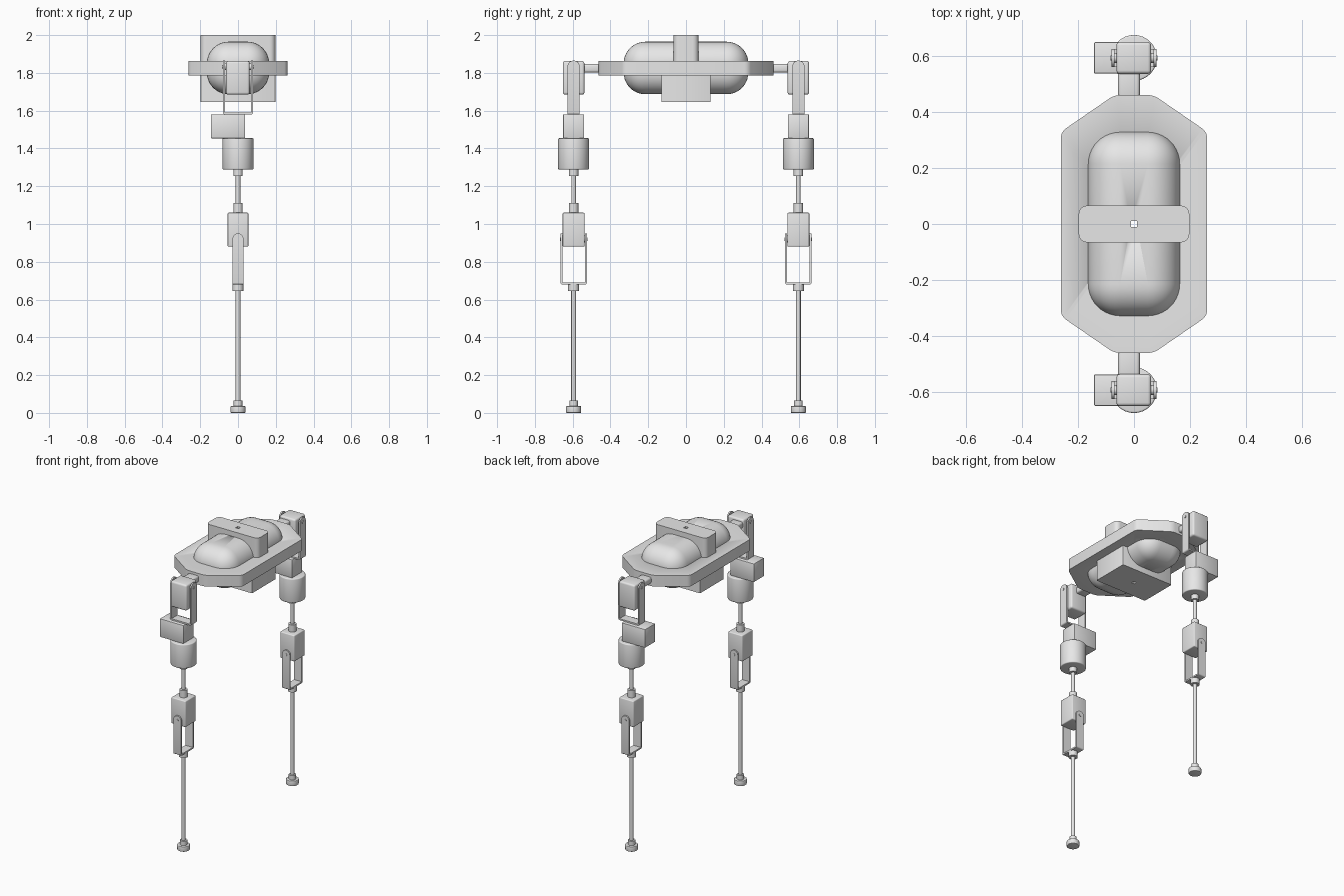
import bpy, bmesh, math
from mathutils import Matrix, Vector

cube = bpy.data.objects.get("Cube")
if cube:
    bpy.data.objects.remove(cube, do_unlink=True)

GREY = (0.8, 0.8, 0.8, 1)
mat = bpy.data.materials.new("plain_grey")
mat.use_nodes = True
mat.diffuse_color = GREY
for node in mat.node_tree.nodes:
    if node.type == 'BSDF_PRINCIPLED':
        node.inputs["Base Color"].default_value = GREY


def finish(name, bm, at=(0, 0, 0)):
    """Turn a bmesh into a shaded object."""
    bmesh.ops.recalc_face_normals(bm, faces=bm.faces)
    mesh = bpy.data.meshes.new(name)
    bm.to_mesh(mesh)
    bm.free()
    mesh.materials.append(mat)
    obj = bpy.data.objects.new(name, mesh)
    obj.location = at
    bpy.context.collection.objects.link(obj)
    bpy.ops.object.select_all(action='DESELECT')
    obj.select_set(True)
    bpy.context.view_layer.objects.active = obj
    bpy.ops.object.shade_smooth_by_angle(angle=math.radians(35))
    return obj


def bevel(bm, edges, r, seg):
    bmesh.ops.bevel(bm, geom=edges, offset=r, segments=seg,
                    profile=0.5, affect='EDGES')


def direction(edge):
    return (edge.verts[0].co - edge.verts[1].co).normalized()


def box(name, x, y, z, r=0.0, seg=3, upright_only=False):
    """Box between (min, max) pairs, with rounded edges."""
    bm = bmesh.new()
    bmesh.ops.create_cube(bm, size=1)
    bmesh.ops.scale(bm, vec=(x[1] - x[0], y[1] - y[0], z[1] - z[0]), verts=bm.verts)
    edges = [e for e in bm.edges if not upright_only or abs(direction(e).z) > 0.9]
    if r:
        bevel(bm, edges, r, seg)
    return finish(name, bm, (sum(x) / 2, sum(y) / 2, sum(z) / 2))


def rod(name, at, r, length, axis='Z', rim=0.0, sides=32):
    """Cylinder centred on a point, with optional rounded rims."""
    bm = bmesh.new()
    bmesh.ops.create_cone(bm, cap_ends=True, segments=sides,
                          radius1=r, radius2=r, depth=length)
    if rim:
        bevel(bm, [e for e in bm.edges if abs(direction(e).z) < 0.1], rim, 3)
    turn = {'X': Matrix.Rotation(math.pi / 2, 4, 'Y'),
            'Y': Matrix.Rotation(math.pi / 2, 4, 'X'), 'Z': Matrix()}[axis]
    bm.transform(turn)
    return finish(name, bm, at)


def post(name, y, r, z0, z1, rim=0.0):
    return rod(name, (0, y, (z0 + z1) / 2), r, z1 - z0, 'Z', rim)


def prism(outline, depth):
    """Extrude a flat outline by a depth centred on zero."""
    bm = bmesh.new()
    face = bm.faces.new([bm.verts.new((u, v, -depth / 2)) for u, v in outline])
    new = bmesh.ops.extrude_face_region(bm, geom=[face])["geom"]
    bmesh.ops.translate(bm, vec=(0, 0, depth),
                        verts=[g for g in new if isinstance(g, bmesh.types.BMVert)])
    return bm


def u_bracket(name, y, half, width, z0, z1, turned):
    """Bent strap with two upright arms ending in round tips."""
    t, h = 0.01, z1 - z0
    i = half - t
    bm = prism([(-half, 0), (half, 0), (half, h), (i, h),
                (i, t), (-i, t), (-i, h), (-half, h)], width)
    bm.transform(Matrix.Rotation(math.pi / 2, 4, 'X'))
    bevel(bm, [e for e in bm.edges if abs(direction(e).y) > 0.9
               and all(v.co.z < 0.001 for v in e.verts)], 0.009, 3)
    bevel(bm, [e for e in bm.edges if abs(direction(e).x) > 0.9
               and all(v.co.z > h - 0.001 for v in e.verts)], width * 0.49, 8)
    if turned:
        bm.transform(Matrix.Rotation(math.pi / 2, 4, 'Z'))
    return finish(name, bm, (0, y, z0))


# Body: faceted plate, rounded pod, and the blocks above and below
corner = [(0.262, -0.33), (0.262, 0.33), (0.07, 0.462)]
outline = corner + [(-x, y) for x, y in reversed(corner)] + [(-0.07, -0.462), (0.07, -0.462)]
bm = prism(outline, 0.078)
bevel(bm, [e for e in bm.edges if abs(direction(e).z) > 0.9], 0.02, 3)
body = [
    finish("body_plate", bm, (0, 0, 1.825)),
    box("body_pod", (-0.165, 0.165), (-0.33, 0.33), (1.687, 1.965), 0.115, 10),
    box("top_block", (-0.198, 0.198), (-0.066, 0.066), (1.84, 2.0), 0.03, 5, True),
    box("bottom_block", (-0.198, 0.198), (-0.13, 0.13), (1.647, 1.81), 0.004, 2, True),
]

# Small square hole straight through the body
cutter = box("hole_cutter", (-0.011, 0.011), (-0.011, 0.011), (1.5, 2.2))
cutter.hide_render = True
for part in body:
    mod = part.modifiers.new("hole", 'BOOLEAN')
    mod.operation = 'DIFFERENCE'
    mod.solver = 'EXACT'
    mod.object = cutter
    bpy.context.view_layer.objects.active = part
    bpy.ops.object.modifier_apply(modifier=mod.name)
bpy.data.objects.remove(cutter, do_unlink=True)


def leg(tag, s):
    y = s * 0.595
    span = lambda h: (y - h, y + h)

    # Hip: arm from the plate, servo and its bracket
    box(tag + "_hip_arm", (-0.057, 0.021), sorted((s * 0.44, s * 0.56)), (1.802, 1.847), 0.012)
    box(tag + "_hip_servo", (-0.063, 0.061), span(0.057), (1.685, 1.863), 0.012)
    u_bracket(tag + "_hip_bracket", y, 0.08, 0.064, 1.58, 1.865, False)
    rod(tag + "_hip_axle", (0, y, 1.832), 0.018, 0.15, 'X')
    rod(tag + "_hip_bolt", (0, y, 1.832), 0.009, 0.168, 'X', sides=16)

    # Turning servo and drum
    box(tag + "_turn_servo", (-0.143, 0.037), span(0.056), (1.453, 1.58), 0.004, 2)
    post(tag + "_turn_drum", y, 0.082, 1.288, 1.454, 0.006)

    # Upper leg
    post(tag + "_drum_collar", y, 0.025, 1.255, 1.29)
    post(tag + "_upper_rod", y, 0.012, 1.08, 1.27)
    post(tag + "_knee_collar", y, 0.025, 1.055, 1.11)

    # Knee: servo and its bracket
    box(tag + "_knee_servo", (-0.055, 0.055), span(0.058), (0.88, 1.06), 0.006)
    u_bracket(tag + "_knee_bracket", y, 0.07, 0.058, 0.68, 0.95, True)
    rod(tag + "_knee_axle", (0, y, 0.92), 0.018, 0.13, 'Y')
    rod(tag + "_knee_bolt", (0, y, 0.92), 0.009, 0.146, 'Y', sides=16)

    # Lower leg and foot
    post(tag + "_shin_collar", y, 0.029, 0.645, 0.683)
    post(tag + "_lower_rod", y, 0.0125, 0.05, 0.66)
    post(tag + "_ankle_collar", y, 0.023, 0.03, 0.066)
    post(tag + "_foot", y, 0.04, 0.0, 0.036, 0.004)


leg("front", -1)
leg("back", 1)
